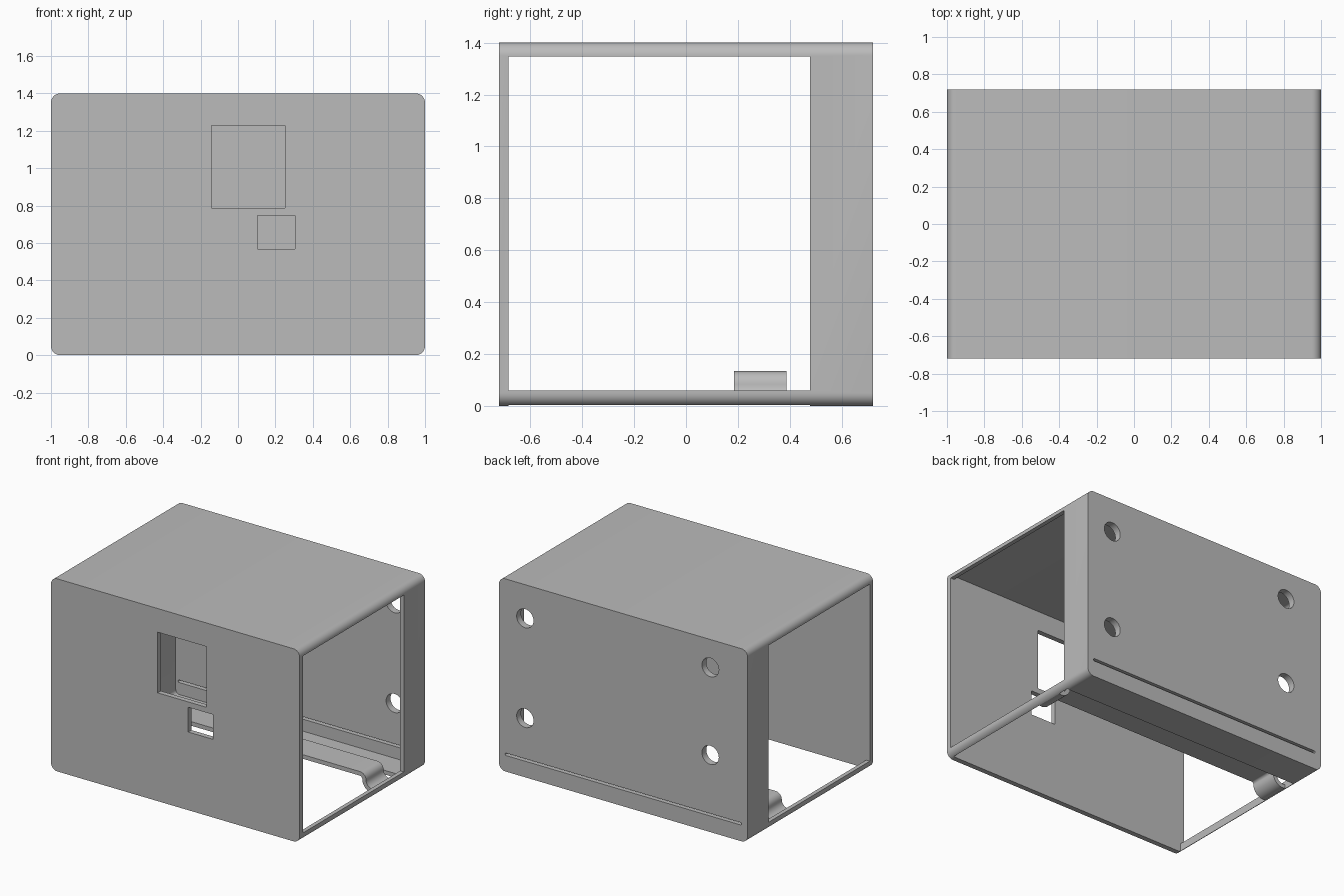
import bpy, bmesh
from math import pi, sin, cos

if "Cube" in bpy.data.objects:
    bpy.data.objects.remove(bpy.data.objects["Cube"])

grey = bpy.data.materials.new("mid_grey")
grey.diffuse_color = (0.5, 0.5, 0.5, 1)
grey.use_nodes = True
grey.node_tree.nodes["Principled BSDF"].inputs["Base Color"].default_value = grey.diffuse_color


def prism(name, profile, y0, y1):
    """Extrude an (x, z) outline along y."""
    bm = bmesh.new()
    face = bm.faces.new([bm.verts.new((x, y0, z)) for x, z in profile])
    ext = bmesh.ops.extrude_face_region(bm, geom=[face])
    bmesh.ops.translate(bm, vec=(0, y1 - y0, 0),
                        verts=[v for v in ext["geom"] if isinstance(v, bmesh.types.BMVert)])
    bmesh.ops.recalc_face_normals(bm, faces=bm.faces)
    mesh = bpy.data.meshes.new(name)
    bm.to_mesh(mesh)
    bm.free()
    mesh.materials.append(grey)
    obj = bpy.data.objects.new(name, mesh)
    bpy.context.collection.objects.link(obj)
    return obj


def arc(cx, cz, r, a0, a1, n=8):
    return [(cx + r * cos(a0 + (a1 - a0) * i / n), cz + r * sin(a0 + (a1 - a0) * i / n))
            for i in range(n + 1)]


def rounded(x0, x1, z0, z1, r):
    corners = [(x1 - r, z1 - r), (x0 + r, z1 - r), (x0 + r, z0 + r), (x1 - r, z0 + r)]
    return [p for i, (cx, cz) in enumerate(corners)
            for p in arc(cx, cz, r, i * pi / 2, (i + 1) * pi / 2)]


def rect(x0, x1, z0, z1):
    return [(x0, z0), (x1, z0), (x1, z1), (x0, z1)]


def circle(cx, cz, r):
    return arc(cx, cz, r, 0, 2 * pi, 32)[:-1]


def smooth(obj):
    bpy.ops.object.select_all(action="DESELECT")
    obj.select_set(True)
    bpy.context.view_layer.objects.active = obj
    bpy.ops.object.shade_smooth_by_angle(angle=0.6)


# Outer housing with rounded long edges
housing = prism("housing", rounded(-1, 1, 0, 1.4, 0.05), -0.72, 0.72)

# Cavity, openings, windows, slot and mounting holes
cuts = [
    ("cavity", rounded(-0.97, 0.97, 0.03, 1.37, 0.03), -0.683, 0.67),
    ("side_opening", rect(-1.2, 1.2, 0.06, 1.346), -0.683, 0.478),
    ("bottom_opening", rect(-0.97, 0.97, -0.2, 0.5), -0.683, 0.478),
    ("large_window", rect(-0.142, 0.25, 0.787, 1.228), -0.9, -0.5),
    ("small_window", rect(0.104, 0.305, 0.568, 0.748), -0.9, -0.5),
    ("back_slot", rounded(-0.95, 0.95, 0.117, 0.135, 0.008), 0.6, 0.9),
]
for x, z in [(0.79, 1.155), (0.79, 0.43), (-0.70, 1.197), (-0.70, 0.56)]:
    cuts.append(("mounting_hole", circle(x, z, 0.068), 0.6, 0.9))

for name, profile, y0, y1 in cuts:
    cutter = prism(name + "_cutter", profile, y0, y1)
    mod = housing.modifiers.new(name, "BOOLEAN")
    mod.operation, mod.solver, mod.object = "DIFFERENCE", "EXACT", cutter
    bpy.context.view_layer.objects.active = housing
    bpy.ops.object.modifier_apply(modifier=mod.name)
    bpy.data.objects.remove(cutter)
smooth(housing)

# Raised strap across the open bottom, with S-shaped ends meeting the side sills
outer = arc(0.85, 0.085, 0.05, pi / 2, 0) + arc(0.95, 0.085, 0.05, pi, 1.5 * pi)[1:] + [(0.975, 0.035)]
inner = arc(0.85, 0.085, 0.02, pi / 2, 0) + arc(0.95, 0.085, 0.08, pi, 1.5 * pi)[1:] + [(0.975, 0.01)]
half = outer + inner[::-1]
mirrored = [(-x, z) for x, z in half[::-1]]
smooth(prism("bottom_strap", half + mirrored, 0.185, 0.387))
